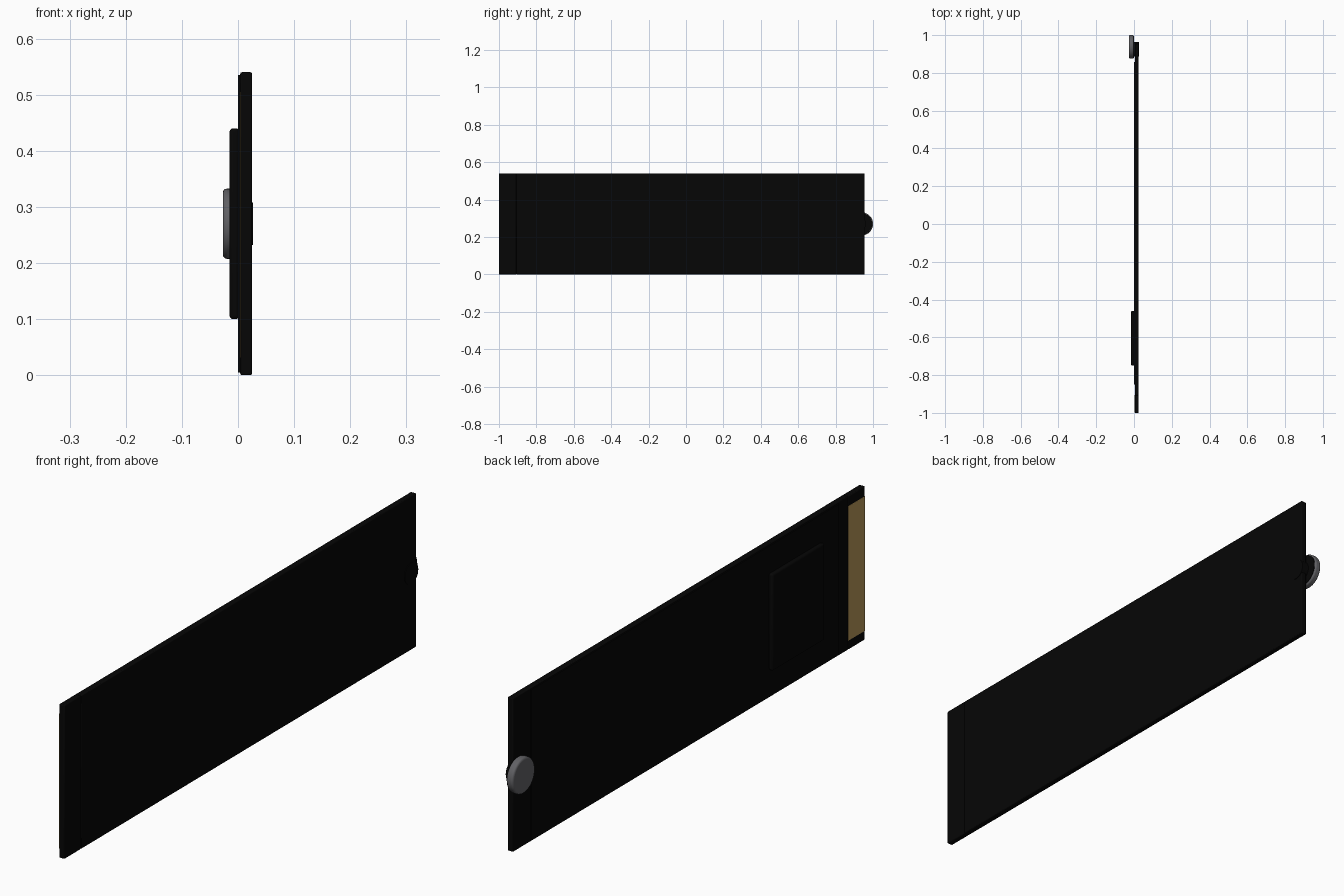
import bpy, math

if "Cube" in bpy.data.objects:
    bpy.data.objects.remove(bpy.data.objects["Cube"])


def mat(name, r, g, b):
    m = bpy.data.materials.new(name)
    m.diffuse_color = (r, g, b, 1)
    m.use_nodes = True
    m.node_tree.nodes["Principled BSDF"].inputs["Base Color"].default_value = m.diffuse_color
    return m


BLACK = mat("board black", 0.0018, 0.0018, 0.0018)
GOLD = mat("contact gold", 0.47, 0.31, 0.10)
STEEL = mat("screw grey", 0.12, 0.12, 0.13)


def finish(ob, name, material, bevel, segs):
    ob.name = name
    ob.data.materials.append(material)
    bpy.ops.object.transform_apply(location=False, rotation=True, scale=True)
    if bevel:
        b = ob.modifiers.new("soft edge", 'BEVEL')
        b.width, b.segments = bevel, segs
        b.limit_method = 'ANGLE'
    bpy.ops.object.shade_smooth_by_angle(angle=math.radians(35))
    return ob


def box(name, x, y, z, material, bevel=0.0, segs=2):
    bpy.ops.mesh.primitive_cube_add(
        size=1, location=[(a + b) / 2 for a, b in (x, y, z)])
    ob = bpy.context.object
    ob.scale = [b - a for a, b in (x, y, z)]
    return finish(ob, name, material, bevel, segs)


def disc(name, x, y, r, material, bevel=0.0):
    bpy.ops.mesh.primitive_cylinder_add(
        vertices=48, radius=r, depth=x[1] - x[0],
        location=((x[0] + x[1]) / 2, y, 0.27),
        rotation=(0, math.pi / 2, 0))
    return finish(bpy.context.object, name, material, bevel, 3)


# circuit board with its edge connector
box("circuit_board", (0.004, 0.025), (-0.907, 0.955), (0, 0.54), BLACK, 0.003)
box("edge_connector", (0.004, 0.025), (-1.0, -0.907), (0, 0.54), BLACK, 0.003)
box("gold_contacts", (0.0035, 0.005), (-0.999, -0.906), (0.032, 0.505), GOLD)

# cover label and raised chip
box("cover_label", (0.0, 0.005), (-0.85, 0.857), (0.005, 0.535), BLACK)
box("memory_chip", (-0.015, 0.002), (-0.75, -0.46), (0.10, 0.44), BLACK, 0.006, 3)

# mounting screw at the far end
disc("screw_head", (-0.027, -0.001), 0.9375, 0.0625, STEEL, 0.007)
disc("screw_washer", (-0.002, 0.0), 0.9375, 0.058, BLACK)
disc("screw_shaft", (-0.001, 0.027), 0.925, 0.0375, BLACK)
